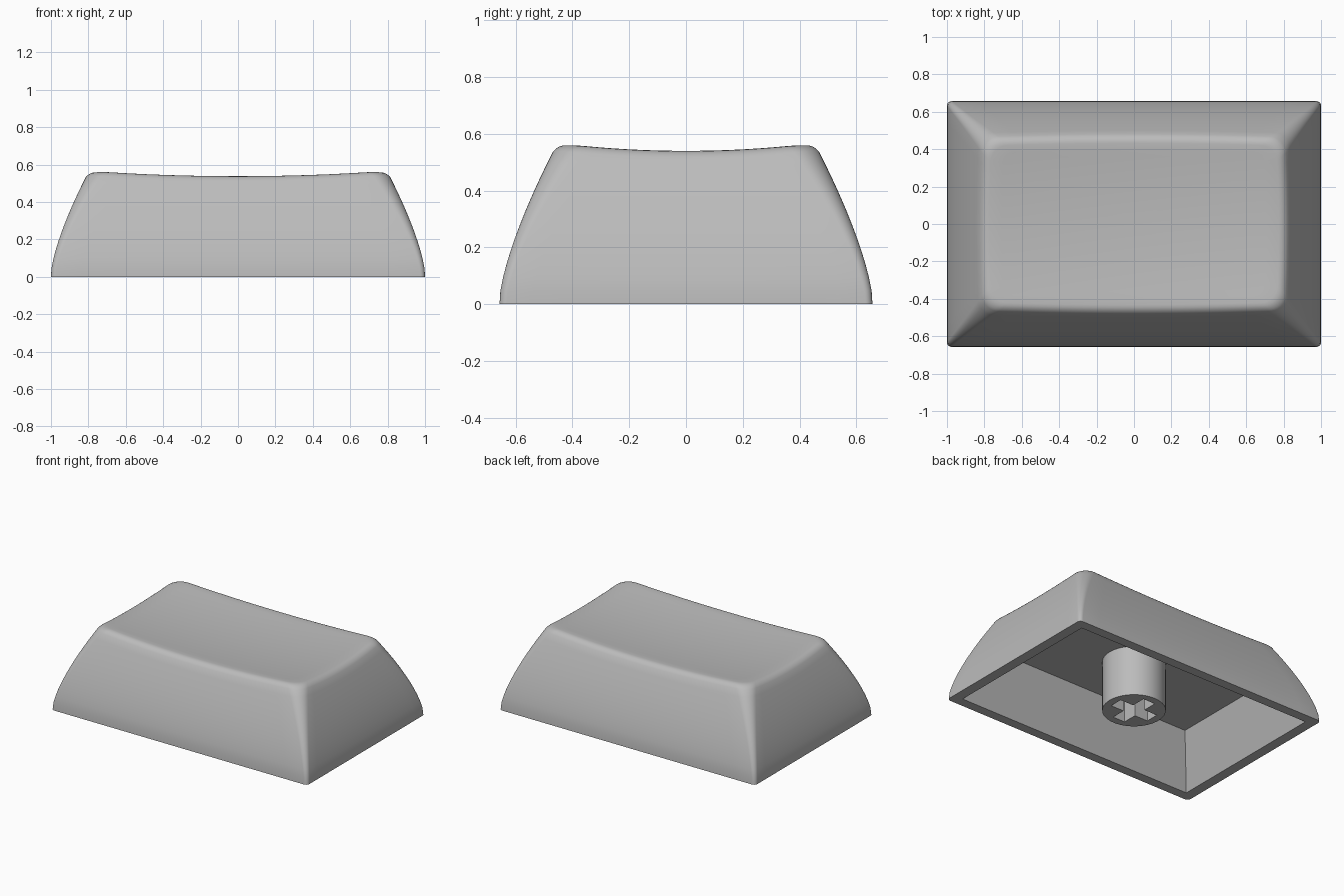
import bpy
import bmesh
from math import cos, sin, pi, radians

HALF_X, HALF_Y = 1.0, 0.657
TOP = 0.56

old = bpy.data.objects.get("Cube")
if old:
    bpy.data.objects.remove(old, do_unlink=True)

plastic = bpy.data.materials.new("grey plastic")
plastic.use_nodes = True
GREY = (0.5, 0.5, 0.5, 1)
plastic.diffuse_color = GREY
plastic.node_tree.nodes["Principled BSDF"].inputs["Base Color"].default_value = GREY


def finish(bm, name):
    bmesh.ops.recalc_face_normals(bm, faces=bm.faces)
    mesh = bpy.data.meshes.new(name)
    bm.to_mesh(mesh)
    bm.free()
    mesh.materials.append(plastic)
    ob = bpy.data.objects.new(name, mesh)
    bpy.context.collection.objects.link(ob)
    return ob


def loft(name, rings):
    """Skin a stack of equal-length rings and close both ends."""
    bm = bmesh.new()
    loops = [[bm.verts.new(p) for p in ring] for ring in rings]
    n = len(loops[0])
    for a, b in zip(loops, loops[1:]):
        for i in range(n):
            j = (i + 1) % n
            bm.faces.new((a[i], a[j], b[j], b[i]))
    bm.faces.new(loops[0])
    bm.faces.new(loops[-1])
    return finish(bm, name)


def select(ob):
    bpy.ops.object.select_all(action='DESELECT')
    ob.select_set(True)
    bpy.context.view_layer.objects.active = ob


def cut(ob, cutter):
    cutter.hide_render = True
    mod = ob.modifiers.new("cut", 'BOOLEAN')
    mod.operation, mod.solver, mod.object = 'DIFFERENCE', 'EXACT', cutter
    select(ob)
    bpy.ops.object.modifier_apply(modifier=mod.name)
    bpy.data.objects.remove(cutter, do_unlink=True)


def smooth(ob):
    select(ob)
    bpy.ops.object.shade_smooth_by_angle(angle=radians(35))


# Outer skin: rounded rectangles that bow inwards up to a dished top
def dish(x, y):
    return 0.514 + 0.045 * x * x + 0.135 * y * y


def inset(z):
    return 0.2 * (max(z - 0.02, 0) / (TOP - 0.02)) ** 1.4


def outline(q, r_of_inset, extra=0.0, arc=8, side=14):
    """Rounded rectangle whose inset is given per point by the function q."""
    pts = []
    corners = [(1, 1), (-1, 1), (-1, -1), (1, -1)]
    r = r_of_inset
    spec = []
    for k, (sx, sy) in enumerate(corners):
        for i in range(arc + 1):
            t = (k + i / arc) * pi / 2
            spec.append((sx, sy, cos(t), sin(t)))
    d = q + extra
    raw = [(sx * (HALF_X - d - r) + r * c, sy * (HALF_Y - d - r) + r * s)
           for sx, sy, c, s in spec]
    for i, p in enumerate(raw):
        pts.append(p)
        if i % (arc + 1) == arc:
            e = raw[(i + 1) % len(raw)]
            for m in range(1, side):
                f = m / side
                pts.append((p[0] + (e[0] - p[0]) * f, p[1] + (e[1] - p[1]) * f))
    return pts


def shell_ring(t, extra=0.0, drop=0.03):
    q = inset(t * (TOP - drop))
    ring = []
    for x, y in outline(q, 0.025 + 0.065 * t ** 1.5, extra):
        z = t * (dish(x, y) - drop)
        # Lower points of the rim sit further out on the bowed side
        shift = q - inset(z)
        w = HALF_X - q - extra
        h = HALF_Y - q - extra
        ring.append((x * (1 + shift / w), y * (1 + shift / h), z))
    return ring


rings = [shell_ring(i / 12) for i in range(13)]
for extra, drop in [(0.005, 0.018), (0.012, 0.009), (0.022, 0.003), (0.036, 0)]:
    rings.append(shell_ring(1, extra, drop))
edge = rings[-1]
for i in range(1, 12):
    s = 1 - i / 12
    rings.append([(x * s, y * s, dish(x * s, y * s)) for x, y, z in edge])
cap = loft("keycap_shell", rings)


# Hollow underside with flat tapered walls
def rectangle(a, b, z):
    return [(a, b, z), (-a, b, z), (-a, -b, z), (a, -b, z)]


cut(cap, loft("cavity_cutter", [rectangle(0.942, 0.604, -0.04),
                                rectangle(0.807, 0.457, 0.355)]))
smooth(cap)


# Round mounting post with a cross-shaped socket
def circle(r, z, n=64):
    return [(r * cos(2 * pi * i / n), r * sin(2 * pi * i / n), z) for i in range(n)]


def cross(a, w, z):
    quarter = [(a, -w), (a, w), (w, w)]
    pts = []
    for k in range(4):
        c, s = round(cos(k * pi / 2)), round(sin(k * pi / 2))
        pts += [(x * c - y * s, x * s + y * c, z) for x, y in quarter]
    return pts


post = loft("mounting_post", [circle(0.202, 0), circle(0.202, 0.37)])
cut(post, loft("cross_cutter", [cross(0.15, 0.047, -0.05), cross(0.15, 0.047, 0.3)]))
smooth(post)
